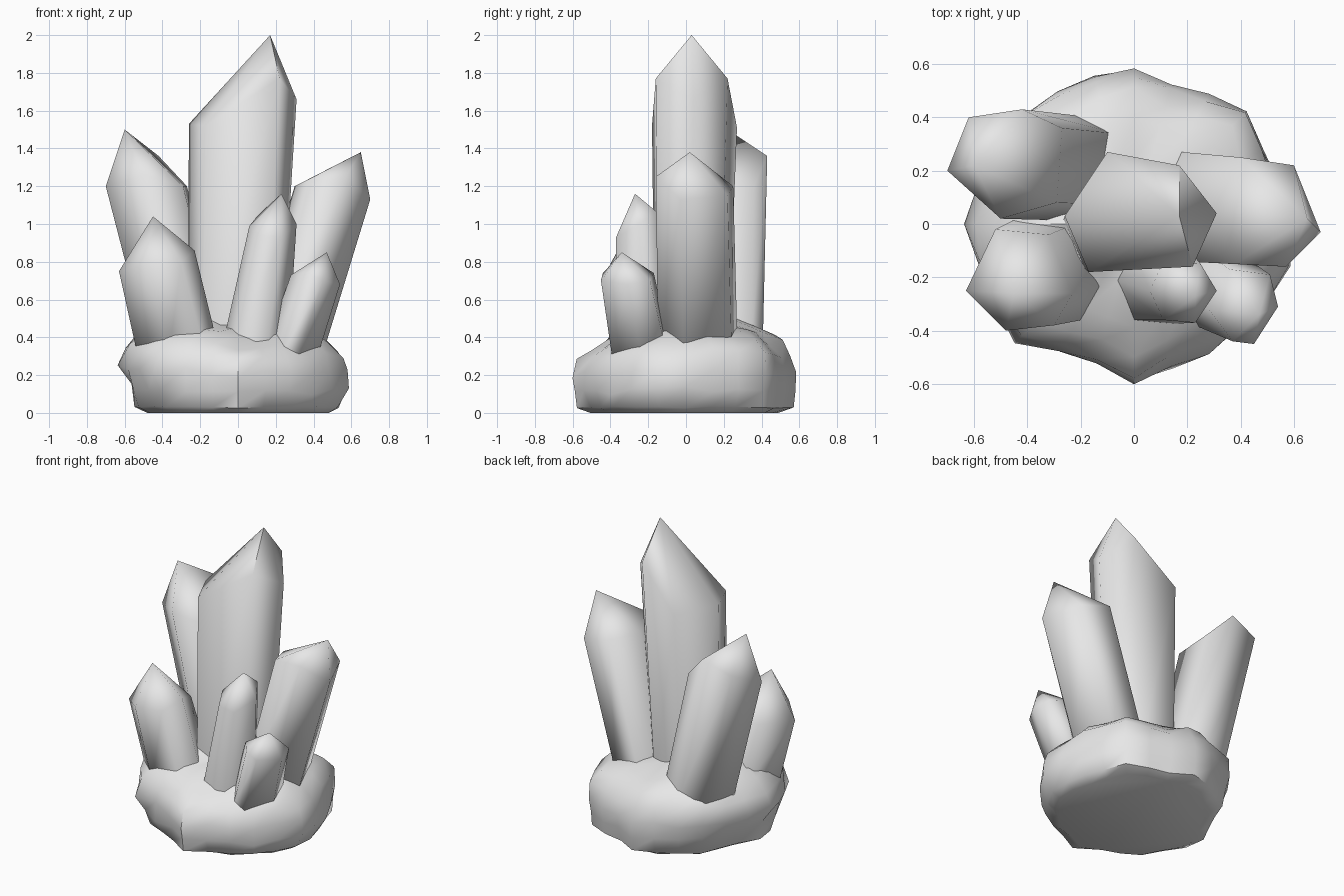
import bpy, bmesh, math, random
from mathutils import Vector

if "Cube" in bpy.data.objects:
    bpy.data.objects.remove(bpy.data.objects["Cube"])

random.seed(7)
stone = bpy.data.materials.new("pale grey stone")
stone.diffuse_color = (0.8, 0.8, 0.8, 1)
stone.use_nodes = True
stone.node_tree.nodes["Principled BSDF"].inputs["Base Color"].default_value = stone.diffuse_color


def finish(bm, name, sharp):
    bmesh.ops.recalc_face_normals(bm, faces=bm.faces)
    mesh = bpy.data.meshes.new(name)
    bm.to_mesh(mesh)
    bm.free()
    mesh.materials.append(stone)
    ob = bpy.data.objects.new(name, mesh)
    bpy.context.collection.objects.link(ob)
    bpy.context.view_layer.objects.active = ob
    ob.select_set(True)
    bpy.ops.object.shade_smooth_by_angle(angle=math.radians(sharp))
    ob.select_set(False)


def loft(bm, rings):
    n = len(rings[0])
    for a, b in zip(rings, rings[1:]):
        for i in range(n):
            j = (i + 1) % n
            bm.faces.new((a[i], a[j], b[j], b[i]))


def crystal(name, apex, corners, foot, taper):
    """Six-sided shaft from a foot to slanted shoulder corners, closed by a point."""
    bm = bmesh.new()
    top = [Vector(c) for c in corners]
    mid = sum(top, Vector()) / len(top)
    foot = Vector(foot)
    low = [foot + Vector(((c.x - mid.x) * taper, (c.y - mid.y) * taper, 0)) for c in top]
    # trim the shaft just inside the rock bed
    low = [a.lerp(b, 0.1 / (b.z - a.z)) for a, b in zip(low, top)]
    rings = [[bm.verts.new(p) for p in ring] for ring in (low, top)]
    loft(bm, rings)
    bm.faces.new(rings[0])
    tip = bm.verts.new(apex)
    for i in range(len(top)):
        bm.faces.new((rings[1][i], rings[1][(i + 1) % len(top)], tip))
    finish(bm, name, 80)


# Crystals
crystal("main_crystal", (0.17, 0.03, 2.0),
        [(-0.26, 0.03, 1.53), (-0.17, -0.18, 1.52), (0.22, -0.16, 1.77),
         (0.31, 0.04, 1.66), (0.17, 0.22, 1.77), (-0.10, 0.27, 1.51)],
        (-0.02, 0.02, 0.2), 0.85)
crystal("right_crystal", (0.65, 0.02, 1.38),
        [(0.30, 0.05, 1.20), (0.38, -0.15, 1.24), (0.57, -0.16, 1.25),
         (0.70, -0.03, 1.13), (0.60, 0.22, 1.15), (0.40, 0.25, 1.20)],
        (0.20, 0.05, 0.2), 1.03)
crystal("back_left_crystal", (-0.60, 0.22, 1.50),
        [(-0.70, 0.20, 1.20), (-0.50, 0.02, 1.26), (-0.29, 0.08, 1.20),
         (-0.27, 0.36, 1.20), (-0.42, 0.43, 1.36), (-0.62, 0.40, 1.29)],
        (-0.22, 0.23, 0.2), 0.95)
crystal("front_left_crystal", (-0.45, -0.26, 1.04),
        [(-0.63, -0.25, 0.75), (-0.48, -0.40, 0.79), (-0.30, -0.38, 0.80),
         (-0.23, -0.26, 0.86), (-0.32, -0.04, 0.77), (-0.52, -0.02, 0.78)],
        (-0.27, -0.18, 0.2), 1.1)
crystal("front_crystal", (0.23, -0.27, 1.16),
        [(0.06, -0.25, 0.99), (0.11, -0.36, 0.94), (0.23, -0.37, 0.93),
         (0.31, -0.25, 1.00), (0.25, -0.15, 1.06), (0.11, -0.14, 1.05)],
        (0.06, -0.20, 0.2), 1.5)
crystal("small_front_crystal", (0.47, -0.34, 0.85),
        [(0.28, -0.32, 0.73), (0.37, -0.44, 0.74), (0.45, -0.45, 0.70),
         (0.54, -0.31, 0.68), (0.51, -0.19, 0.70), (0.36, -0.17, 0.74)],
        (0.25, -0.22, 0.2), 1.15)

# Lumpy rock bed: outline radius every 15 degrees, then a steep-sided profile
outline = [0.59, 0.57, 0.58, 0.62, 0.58, 0.57, 0.61, 0.60, 0.58, 0.60, 0.59, 0.60,
           0.65, 0.63, 0.62, 0.63, 0.58, 0.55, 0.61, 0.56, 0.56, 0.57, 0.58, 0.61]
profile = [(0.0, 0.84), (0.03, 0.94), (0.12, 0.99), (0.22, 1.0),
           (0.31, 0.95), (0.38, 0.83), (0.43, 0.66), (0.47, 0.40)]
bm = bmesh.new()
rings = []
for level, (z, s) in enumerate(profile):
    ring = []
    for i, r in enumerate(outline):
        a = math.tau * i / len(outline)
        left, front = max(0, -math.cos(a)), max(0, -math.sin(a))
        k = r * s * random.uniform(0.95, 1.015)
        h = 0
        # the left side overhangs and sits higher, the front sits lower
        if level < 3:
            k *= 1 - 0.1 * left ** 2
        if level:
            h = z + random.uniform(-0.02, 0.02) * min(1, z / 0.1)
            h += (0.06 * left - 0.03 * front) * z / 0.4
        ring.append(bm.verts.new((k * math.cos(a), k * math.sin(a), h)))
    rings.append(ring)
loft(bm, rings)
bm.faces.new(rings[0])
crown = bm.verts.new((0, 0, 0.51))
n = len(outline)
for i in range(n):
    bm.faces.new((rings[-1][i], rings[-1][(i + 1) % n], crown))
finish(bm, "rock_bed", 50)
